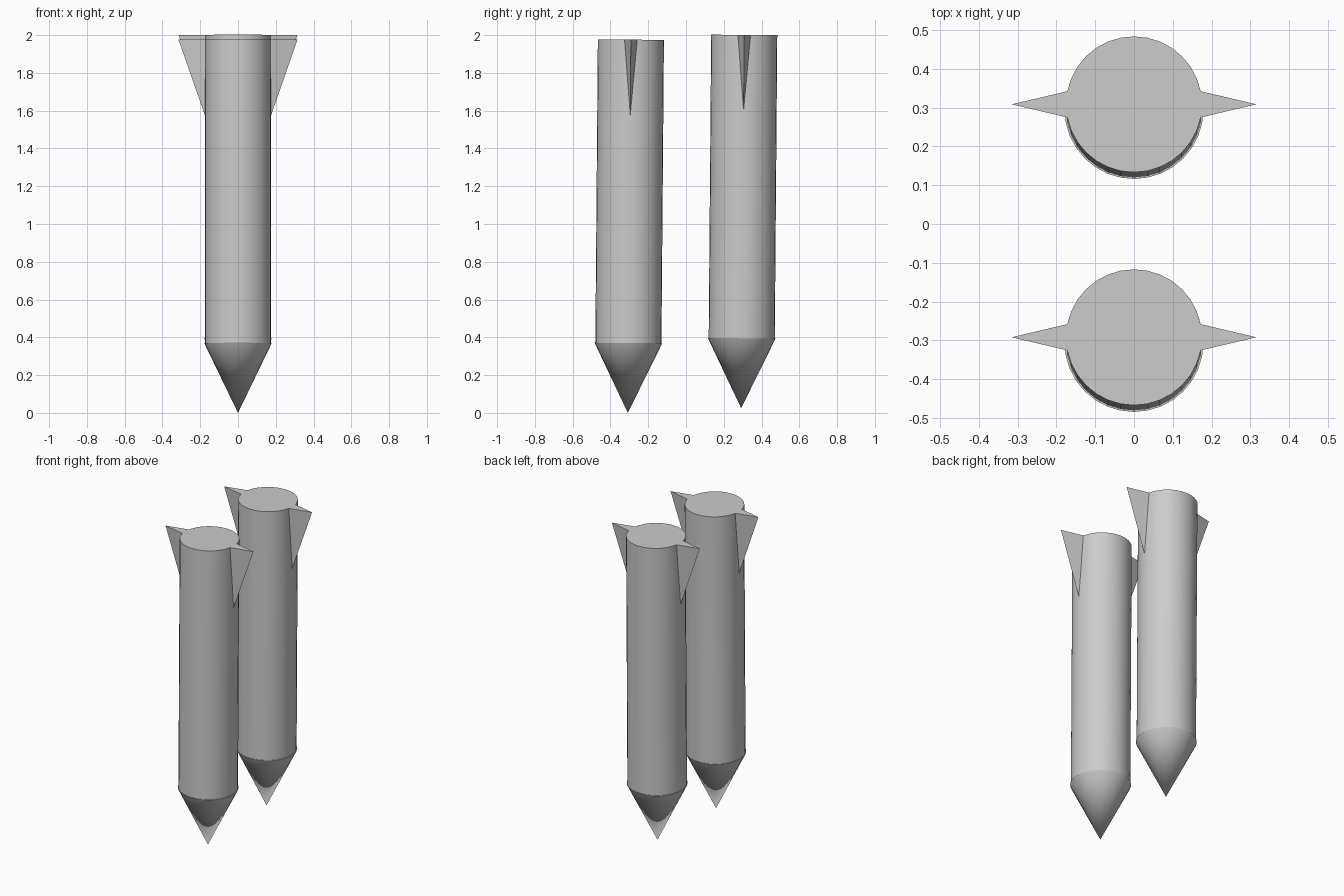
import bpy, bmesh, math
from mathutils import Matrix

if "Cube" in bpy.data.objects:
    bpy.data.objects.remove(bpy.data.objects["Cube"])

SIDES = 32
R = 0.175          # body radius
Z0, Z1 = 0.37, 1.976   # body bottom and top
FIN_Z = 1.575      # where the fins die into the body


def finish(name, bm, place):
    bmesh.ops.recalc_face_normals(bm, faces=bm.faces)
    mesh = bpy.data.meshes.new(name)
    bm.to_mesh(mesh)
    bm.free()
    ob = bpy.data.objects.new(name, mesh)
    bpy.context.collection.objects.link(ob)
    ob.matrix_world = place
    bpy.ops.object.select_all(action='DESELECT')
    ob.select_set(True)
    bpy.context.view_layer.objects.active = ob
    bpy.ops.object.shade_smooth_by_angle(angle=math.radians(40))
    return ob


def cone(name, r1, r2, z1, z2, place):
    bm = bmesh.new()
    bmesh.ops.create_cone(bm, cap_ends=True, segments=SIDES, radius1=r1, radius2=r2,
                          depth=z2 - z1, matrix=Matrix.Translation((0, 0, (z1 + z2) / 2)))
    bmesh.ops.remove_doubles(bm, verts=bm.verts, dist=1e-5)
    return finish(name, bm, place)


def fin(name, side, place):
    # wedge: flush triangular top running down to a point on the body
    bm = bmesh.new()
    half, root = 0.034, 0.171
    pts = [(root, -half, Z1), (root, half, Z1), (0.315, 0, Z1), (R, 0, FIN_Z)]
    a, b, tip, low = [bm.verts.new((side * x, y, z)) for x, y, z in pts]
    for f in ((a, b, tip), (a, tip, low), (b, low, tip), (a, low, b)):
        bm.faces.new(f)
    return finish(name, bm, place)


# two matching rockets, nose down, leaning very slightly backwards
for label, y, z in (("front", -0.308, 0.0), ("rear", 0.292, 0.025)):
    place = Matrix.Translation((0, y, z)) @ Matrix.Rotation(math.radians(-0.47), 4, 'X')
    cone(label + "_body", R, R, Z0, Z1, place)
    cone(label + "_nose_cone", 0.0, 0.179, 0.0, Z0, place)
    fin(label + "_left_fin", -1, place)
    fin(label + "_right_fin", 1, place)
